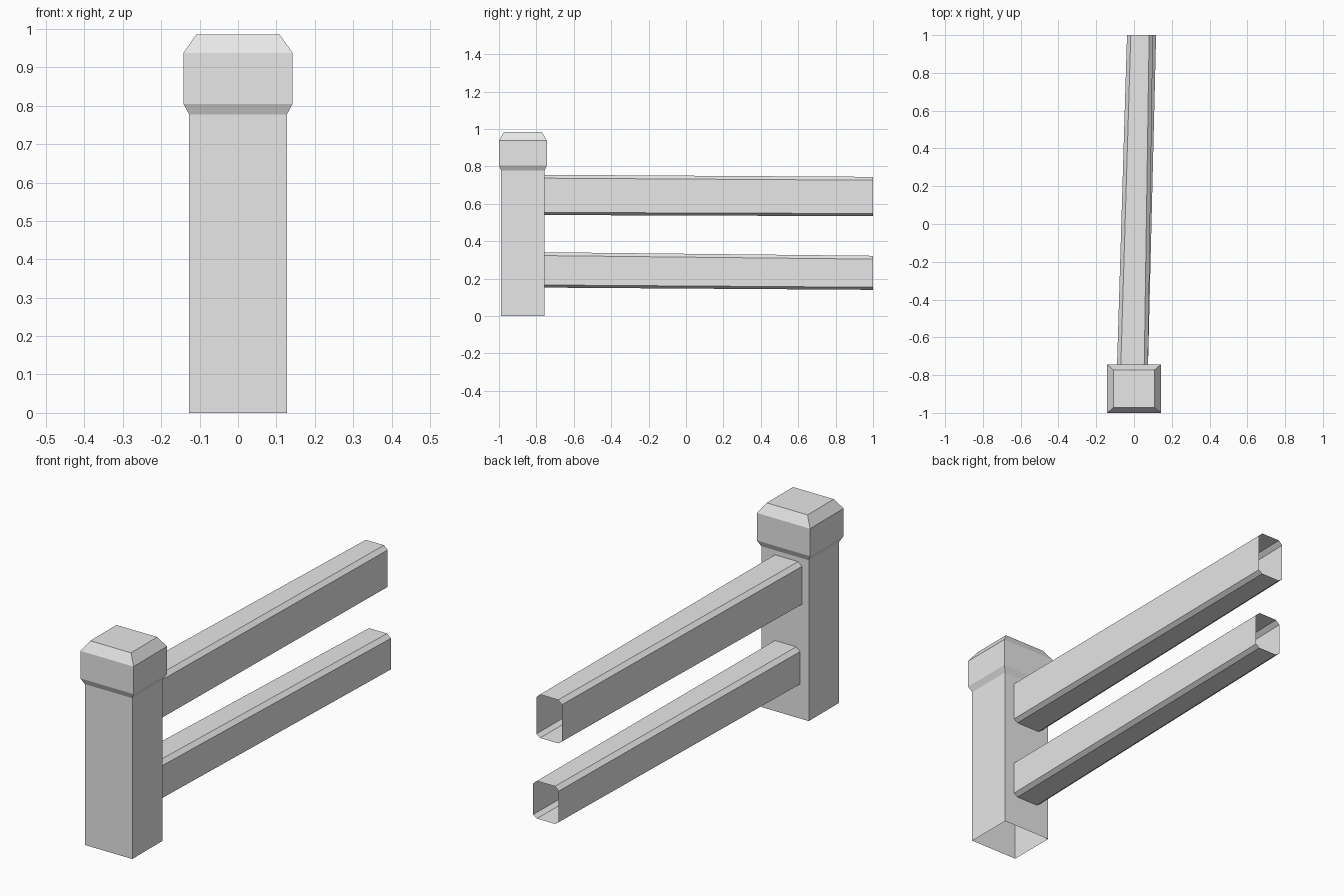
import bpy
import bmesh

cube = bpy.data.objects.get("Cube")
if cube:
    bpy.data.objects.remove(cube, do_unlink=True)

grey = bpy.data.materials.new("light_grey")
grey.use_nodes = True
grey.diffuse_color = (0.8, 0.8, 0.8, 1)
grey.node_tree.nodes["Principled BSDF"].inputs["Base Color"].default_value = (0.8, 0.8, 0.8, 1)


def loft(name, sections, cap_end=False):
    """Skin a run of matching closed sections, optionally closing the last."""
    bm = bmesh.new()
    rings = [[bm.verts.new(p) for p in s] for s in sections]
    for a, b in zip(rings, rings[1:]):
        for i in range(len(a)):
            j = (i + 1) % len(a)
            bm.faces.new((a[i], a[j], b[j], b[i]))
    if cap_end:
        bm.faces.new(rings[-1])
    mesh = bpy.data.meshes.new(name)
    bm.to_mesh(mesh)
    bm.free()
    mesh.materials.append(grey)
    obj = bpy.data.objects.new(name, mesh)
    bpy.context.collection.objects.link(obj)
    return obj


def post_ring(hx, hy, z):
    cy = -0.872
    return [(-hx, cy - hy, z), (hx, cy - hy, z), (hx, cy + hy, z), (-hx, cy + hy, z)]


def rail_ring(y, x0, x1, z0, z1):
    """Rectangle with chamfered corners, facing along the rail."""
    c, low, high = 0.02, 0.014, 0.018
    return [(x, y, z) for x, z in (
        (x0 + c, z0), (x0, z0 + low), (x0, z1 - high), (x0 + c, z1),
        (x1 - c, z1), (x1, z1 - high), (x1, z0 + low), (x1 - c, z0))]


# Square post, open underneath, with a flared and bevelled head
loft("post", [
    post_ring(0.127, 0.116, 0),
    post_ring(0.127, 0.116, 0.777),
    post_ring(0.142, 0.128, 0.805),
    post_ring(0.142, 0.128, 0.938),
    post_ring(0.109, 0.1, 0.985),
], cap_end=True)

# Hollow rails, slightly skewed and tapered towards the open end
loft("upper_rail", [
    rail_ring(-0.757, -0.09, 0.074, 0.54, 0.755),
    rail_ring(1, -0.037, 0.1, 0.534, 0.744),
])
loft("lower_rail", [
    rail_ring(-0.757, -0.08, 0.074, 0.152, 0.341),
    rail_ring(1, -0.02, 0.117, 0.14, 0.322),
])
